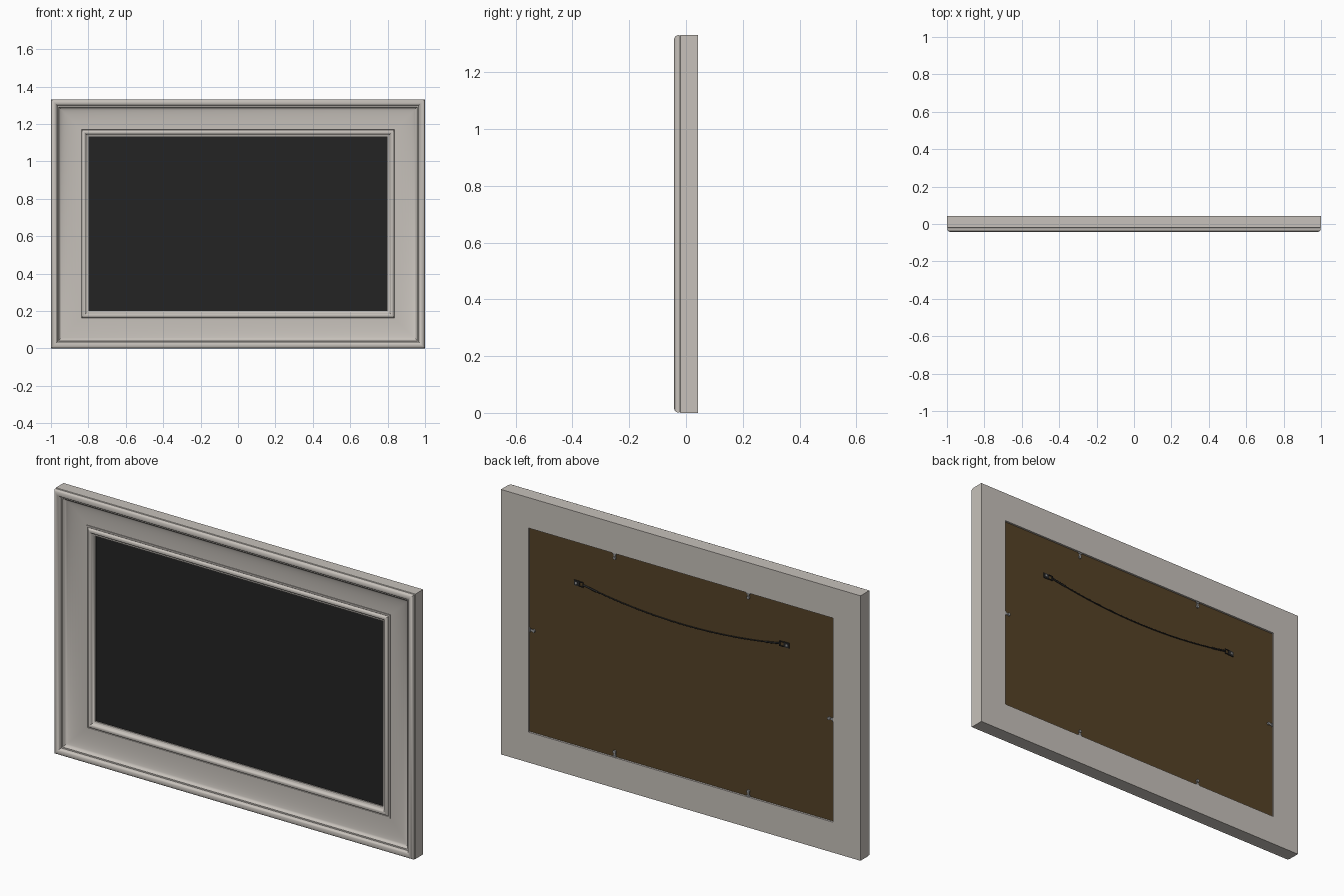
import bpy, bmesh, math
from mathutils import Vector, Matrix

cube = bpy.data.objects.get("Cube")
if cube:
    bpy.data.objects.remove(cube)

HW, HH = 1.0, 0.666      # half width and half height
BACK = 0.042             # rear plane of the frame
BOARD = 0.032            # rear plane of the backing board
CENTRE = Vector((0, 0, HH))


def material(name, colour):
    m = bpy.data.materials.new(name)
    m.use_nodes = True
    m.diffuse_color = (*colour, 1)
    m.node_tree.nodes["Principled BSDF"].inputs["Base Color"].default_value = (*colour, 1)
    return m


SILVER = material("warm silver", (0.57, 0.535, 0.495))
BLACK = material("black panel", (0.017, 0.017, 0.017))
BROWN = material("brown board", (0.09, 0.054, 0.02))
DARK = material("dark metal", (0.02, 0.02, 0.02))
STEEL = material("steel", (0.3, 0.3, 0.3))


def make(name, bm, mat, smooth=None):
    bmesh.ops.recalc_face_normals(bm, faces=bm.faces)
    mesh = bpy.data.meshes.new(name)
    bm.to_mesh(mesh)
    bm.free()
    ob = bpy.data.objects.new(name, mesh)
    bpy.context.scene.collection.objects.link(ob)
    mesh.materials.append(mat)
    if smooth:
        bpy.ops.object.select_all(action="DESELECT")
        ob.select_set(True)
        bpy.context.view_layer.objects.active = ob
        bpy.ops.object.shade_smooth_by_angle(angle=math.radians(smooth))
    return ob


def add_box(bm, centre, size, turn=Matrix()):
    mat = turn @ Matrix.Translation(centre) @ Matrix.Diagonal((*size, 1))
    bmesh.ops.create_cube(bm, size=1, matrix=mat)


def add_disc(bm, centre, radius, depth, turn=Matrix()):
    mat = turn @ Matrix.Translation(centre) @ Matrix.Rotation(math.pi / 2, 4, "X")
    bmesh.ops.create_cone(bm, cap_ends=True, segments=12, radius1=radius,
                          radius2=radius, depth=depth, matrix=mat)


def arc(cx, cy, rx, ry, a0, a1, n):
    steps = [math.radians(a0 + (a1 - a0) * i / n) for i in range(n + 1)]
    return [(cx + rx * math.cos(a), cy + ry * math.sin(a)) for a in steps]


# Moulding section as (inset from outer edge, y)
profile = [(0, BACK), (0, -0.019), (0.003, -0.021)]
profile += arc(0.017, -0.026, 0.016, 0.016, 180, 360, 10)        # outer bead
profile += [(0.034, -0.024), (0.041, -0.024)]                    # narrow step
profile += arc(0.154, -0.022, 0.111, 0.026, 180, 90, 10)         # broad cove
profile += [(0.154, 0.000), (0.162, 0.000), (0.164, 0.003)]      # fillet
profile += arc(0.176, 0.002, 0.011, 0.010, 180, 360, 8)          # inner bead
profile += [(0.191, 0.006), (0.200, 0.008), (0.200, 0.014)]      # sight edge
profile += [(0.153, 0.014), (0.153, BACK)]                       # rear rabbet

# Mitred frame swept around the four corners
bm = bmesh.new()
rings = [[bm.verts.new((sx * (HW - d), y, HH + sz * (HH - d))) for d, y in profile]
         for sx, sz in ((-1, -1), (1, -1), (1, 1), (-1, 1))]
for i, ring in enumerate(rings):
    nxt = rings[(i + 1) % 4]
    for j in range(len(profile)):
        k = (j + 1) % len(profile)
        bm.faces.new((ring[j], ring[k], nxt[k], nxt[j]))
make("frame_moulding", bm, SILVER, 40)

# Front panel and backing board
bm = bmesh.new()
add_box(bm, CENTRE + Vector((0, 0.017, 0)), (1.69, 0.006, 1.02))
make("front_panel", bm, BLACK)
bm = bmesh.new()
add_box(bm, CENTRE + Vector((0, 0.026, 0)), (1.694, 0.012, 1.026))
make("backing_board", bm, BROWN)

# Retaining clips, each built at the origin pointing up and turned to its edge
places = [(x, s * 0.513, 0 if s > 0 else math.pi) for x in (-0.372, 0.372) for s in (-1, 1)]
places += [(s * 0.847, 0, s * math.pi / 2) for s in (-1, 1)]
for n, (x, z, angle) in enumerate(places):
    turn = Matrix.Translation((x, BOARD, HH + z)) @ Matrix.Rotation(angle, 4, "Y")
    bm = bmesh.new()
    add_box(bm, (0, 0.003, -0.016), (0.010, 0.003, 0.032), turn)
    add_box(bm, (0, 0.005, -0.004), (0.020, 0.004, 0.008), turn)
    add_disc(bm, (0, 0.005, -0.026), 0.008, 0.007, turn)
    make(f"retaining_clip_{n + 1}", bm, STEEL, 40)

# Hangers: plate, two screws and a wire loop
HX, HZ = 0.575, 0.97
for side, s in (("left", 1), ("right", -1)):
    bm = bmesh.new()
    add_box(bm, (s * (HX + 0.008), BOARD + 0.002, HZ), (0.032, 0.004, 0.026))
    for dz in (-0.011, 0.011):
        add_box(bm, (s * (HX - 0.016), BOARD + 0.004, HZ + dz), (0.024, 0.004, 0.004))
    add_box(bm, (s * (HX - 0.028), BOARD + 0.004, HZ), (0.004, 0.004, 0.026))
    make(f"hanger_{side}", bm, DARK)
    bm = bmesh.new()
    add_disc(bm, (s * (HX + 0.010), BOARD + 0.005, HZ), 0.006, 0.003)
    make(f"hanger_screw_{side}", bm, STEEL, 40)


def wire(name, points, radius):
    curve = bpy.data.curves.new(name, "CURVE")
    curve.dimensions = "3D"
    curve.bevel_depth = radius
    curve.bevel_resolution = 2
    curve.use_fill_caps = True
    spline = curve.splines.new("POLY")
    spline.points.add(len(points) - 1)
    for p, co in zip(spline.points, points):
        p.co = (*co, 1)
    curve.materials.append(DARK)
    ob = bpy.data.objects.new(name, curve)
    bpy.context.scene.collection.objects.link(ob)


# Sagging hanging wire with thicker twisted ends
WX = HX - 0.028


def sag(x):
    return (x, BOARD + 0.004, HZ - 0.05 * (1 - (x / WX) ** 2))


wire("hanging_wire", [sag(WX * i / 16) for i in range(-16, 17)], 0.003)
for side, s in (("left", 1), ("right", -1)):
    wire(f"wire_twist_{side}", [sag(s * WX * (1 - 0.05 * i)) for i in range(4)], 0.0045)
